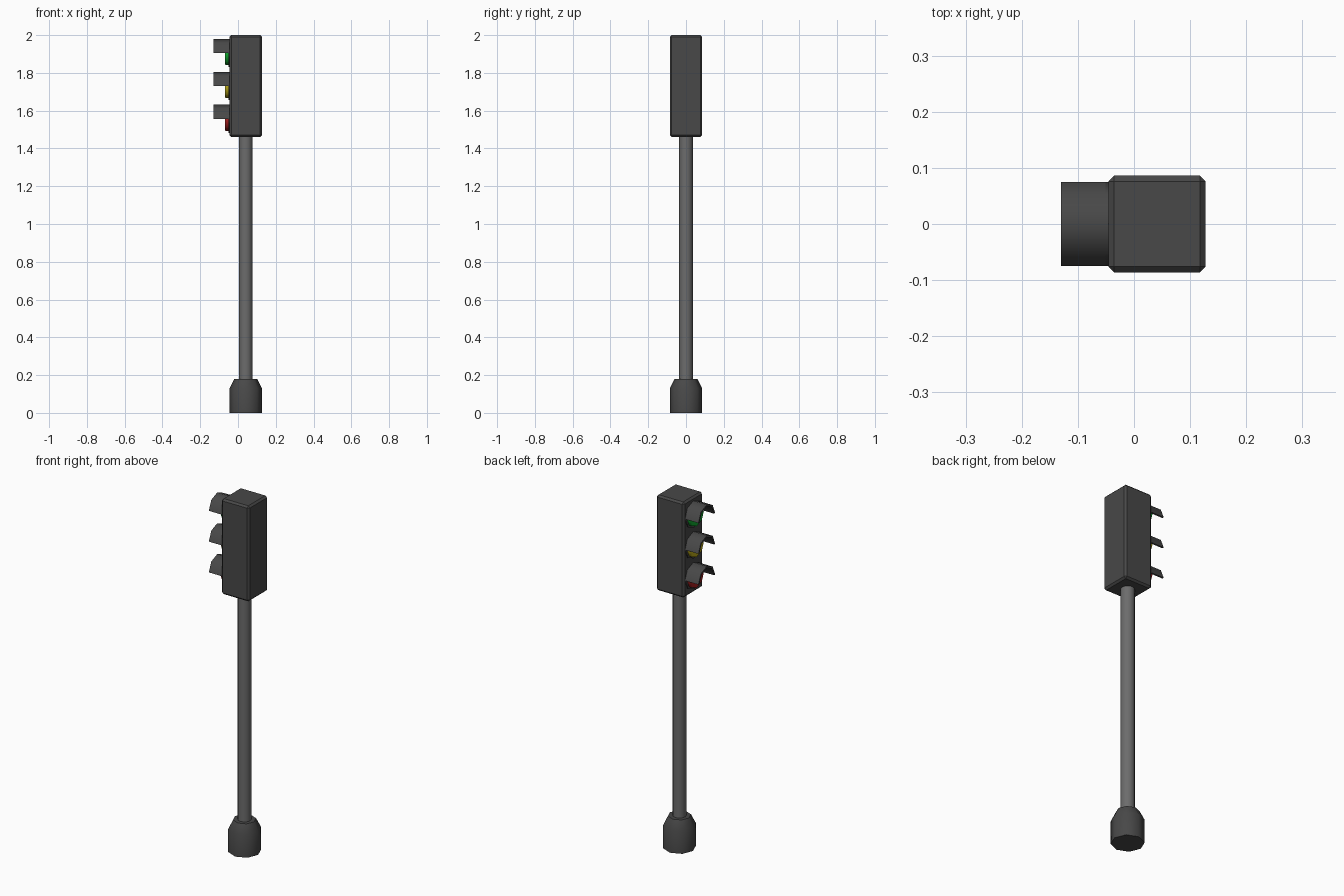
import bpy, bmesh, math

if "Cube" in bpy.data.objects:
    bpy.data.objects.remove(bpy.data.objects["Cube"])

CX = 0.041        # axis of pole, base and housing
FRONT_X = -0.045  # lamp side of the housing


def material(name, rgb):
    m = bpy.data.materials.new(name)
    m.diffuse_color = (*rgb, 1)
    m.use_nodes = True
    m.node_tree.nodes["Principled BSDF"].inputs["Base Color"].default_value = m.diffuse_color
    return m


DARK = material("dark_grey", (0.065, 0.065, 0.065))
MID = material("mid_grey", (0.15, 0.15, 0.15))
GREEN = material("green_glass", (0.005, 0.42, 0.03))
YELLOW = material("yellow_glass", (0.52, 0.42, 0.01))
RED = material("red_glass", (0.42, 0.015, 0.015))


def finish(name, bm, mat, smooth=None):
    bmesh.ops.recalc_face_normals(bm, faces=bm.faces[:])
    me = bpy.data.meshes.new(name)
    bm.to_mesh(me)
    bm.free()
    me.materials.append(mat)
    ob = bpy.data.objects.new(name, me)
    bpy.context.collection.objects.link(ob)
    if smooth:
        bpy.ops.object.select_all(action='DESELECT')
        ob.select_set(True)
        bpy.context.view_layer.objects.active = ob
        bpy.ops.object.shade_smooth_by_angle(angle=math.radians(smooth))
    return ob


def lathe(name, profile, sides, place, mat, smooth=50):
    """Closed solid from (radius, height) rings; place maps (u, v, h) to a point."""
    bm = bmesh.new()
    rings = [[bm.verts.new(place(r * math.cos(2 * math.pi * i / sides),
                                 r * math.sin(2 * math.pi * i / sides), h))
              for i in range(sides)] for r, h in profile]
    for a, b in zip(rings, rings[1:]):
        for i in range(sides):
            j = (i + 1) % sides
            bm.faces.new((a[i], a[j], b[j], b[i]))
    bm.faces.new(rings[0])
    bm.faces.new(rings[-1])
    return finish(name, bm, mat, smooth)


def upright(u, v, h):
    return (CX + u, v, h)


# Base and pole
lathe("base", [(0.085, 0), (0.085, 0.13), (0.06, 0.18)], 8, upright, DARK)
lathe("pole", [(0.036, 0.17), (0.036, 1.47)], 12, upright, MID)

# Housing with chamfered edges
bm = bmesh.new()
bmesh.ops.create_cube(bm, size=1)
for v in bm.verts:
    v.co = (CX + v.co.x * 0.173, v.co.y * 0.172, 1.73 + v.co.z * 0.54)
bmesh.ops.bevel(bm, geom=bm.edges[:], offset=0.01, segments=1, affect='EDGES')
finish("housing", bm, DARK)


def visor(name, z, r_out=0.075, r_in=0.065, x0=FRONT_X + 0.002, x1=-0.13):
    """Half-octagon hood open underneath."""
    bm = bmesh.new()
    angles = [math.pi * i / 4 for i in range(5)]
    outline = [(r_out * math.cos(a), r_out * math.sin(a)) for a in angles]
    inner = [(r_in * math.cos(a), r_in * math.sin(a)) for a in angles]
    loops = [[bm.verts.new((x, y, z + h)) for y, h in ring]
             for x in (x0, x1) for ring in (outline, inner)]
    back_out, back_in, tip_out, tip_in = loops
    for a, b in ((back_out, tip_out), (back_in, tip_in),
                 (back_out, back_in), (tip_out, tip_in)):
        for i in range(4):
            bm.faces.new((a[i], a[i + 1], b[i + 1], b[i]))
    for i in (0, 4):
        bm.faces.new((back_out[i], tip_out[i], tip_in[i], back_in[i]))
    finish(name, bm, DARK, 50)


# Three lamps: rim, lens and hood
for colour, mat, z in (("green", GREEN, 1.905), ("yellow", YELLOW, 1.731),
                       ("red", RED, 1.557)):
    def facing(u, v, h, z=z):
        return (FRONT_X - h, u, z + v)

    lathe(colour + "_rim", [(0.075, -0.005), (0.075, 0.006)], 8, facing, DARK)
    lathe(colour + "_lens", [(0.064, -0.002), (0.064, 0.02), (0.059, 0.025)],
          8, facing, mat)
    visor(colour + "_visor", z)
